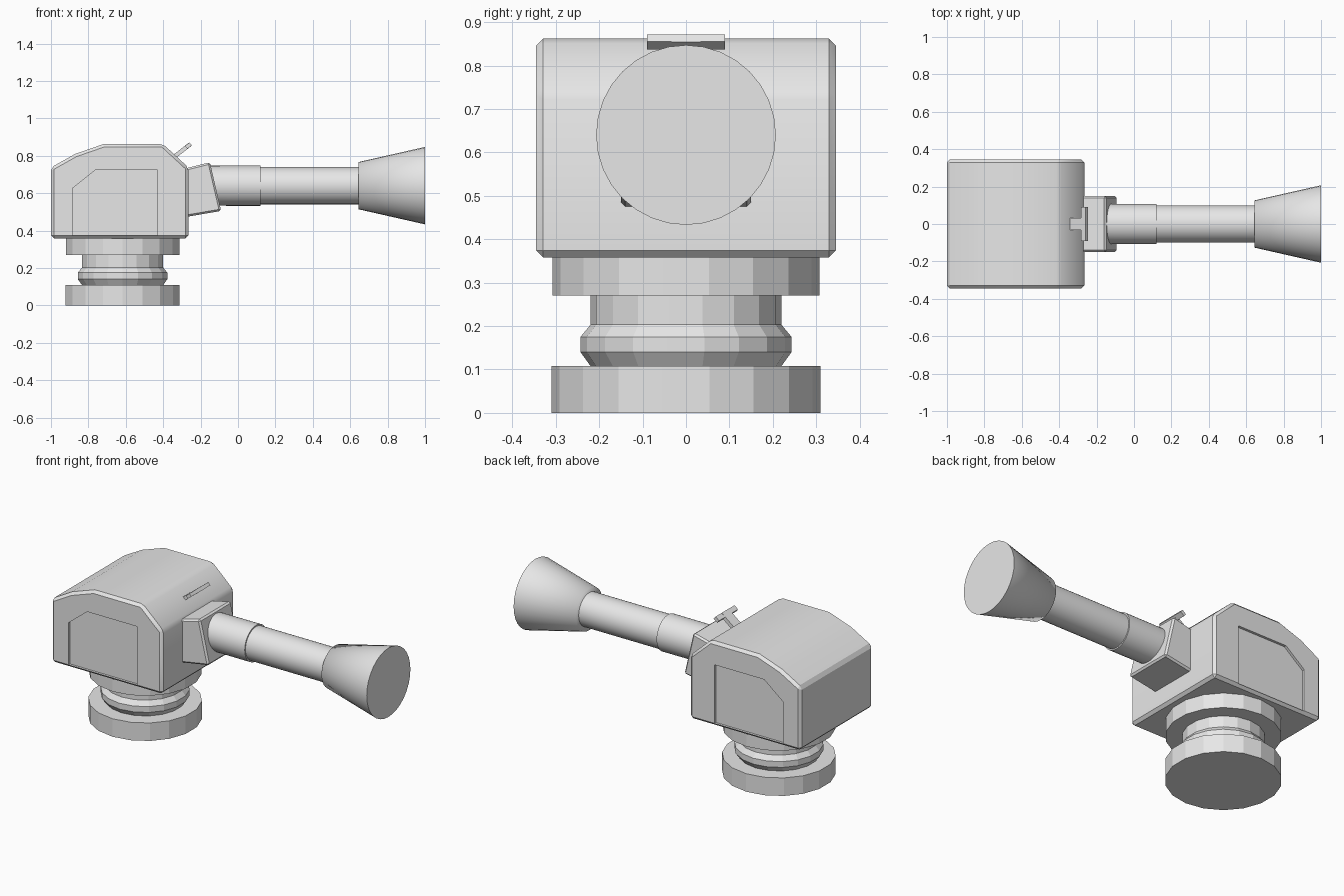
import bpy, bmesh, math
from mathutils import Matrix, Vector

if "Cube" in bpy.data.objects:
    bpy.data.objects.remove(bpy.data.objects["Cube"])

grey = bpy.data.materials.new("light grey")
grey.diffuse_color = (0.8, 0.8, 0.8, 1)
grey.use_nodes = True
grey.node_tree.nodes["Principled BSDF"].inputs["Base Color"].default_value = grey.diffuse_color


def finish(name, bm, smooth=None, bevel=0.0):
    """Turn a bmesh into a named object with material, bevel and shading."""
    bmesh.ops.recalc_face_normals(bm, faces=bm.faces)
    me = bpy.data.meshes.new(name)
    bm.to_mesh(me)
    bm.free()
    ob = bpy.data.objects.new(name, me)
    bpy.context.collection.objects.link(ob)
    me.materials.append(grey)
    bpy.ops.object.select_all(action='DESELECT')
    ob.select_set(True)
    bpy.context.view_layer.objects.active = ob
    if bevel:
        m = ob.modifiers.new("bevel", 'BEVEL')
        m.width, m.segments = bevel, 1
        m.limit_method, m.angle_limit = 'ANGLE', math.radians(30)
        bpy.ops.object.modifier_apply(modifier=m.name)
    if smooth is not None:
        bpy.ops.object.shade_smooth_by_angle(angle=math.radians(smooth))
    return ob


def prism(name, outline, y0, y1, **kw):
    """Extrude an x-z outline from y0 to y1."""
    bm = bmesh.new()
    f = bm.faces.new([bm.verts.new((x, y0, z)) for x, z in outline])
    r = bmesh.ops.extrude_face_region(bm, geom=[f])
    vs = [v for v in r['geom'] if isinstance(v, bmesh.types.BMVert)]
    bmesh.ops.translate(bm, verts=vs, vec=(0, y1 - y0, 0))
    return finish(name, bm, **kw)


def lathe(name, profile, matrix, sides, fan=False, **kw):
    """Revolve (radius, height) points round local z, with closed ends."""
    bm = bmesh.new()
    rings = []
    for r, h in profile:
        rings.append([bm.verts.new((r * math.cos(a), r * math.sin(a), h))
                      for a in (2 * math.pi * i / sides for i in range(sides))])
    for lo, hi in zip(rings, rings[1:]):
        for i in range(sides):
            j = (i + 1) % sides
            bm.faces.new((lo[i], lo[j], hi[j], hi[i]))
    caps = [bm.faces.new(rings[0]), bm.faces.new(rings[-1])]
    if fan:
        bmesh.ops.poke(bm, faces=caps)
    bm.transform(matrix)
    return finish(name, bm, **kw)


# turret housing with chamfered edges
body = prism("housing", [(-1, 0.358), (-0.265, 0.358), (-0.265, 0.737), (-0.40, 0.862),
                         (-0.72, 0.862), (-0.87, 0.81), (-1, 0.737)],
             -0.345, 0.345, bevel=0.016)

# shallow recessed panel on each side
panel = [(-0.885, 0.373), (-0.43, 0.373), (-0.43, 0.725), (-0.76, 0.725), (-0.885, 0.625)]
for s in (-1, 1):
    cutter = prism("panel_cutter", panel, s * 0.33, s * 0.4)
    cutter.hide_render = True
    m = body.modifiers.new("recess", 'BOOLEAN')
    m.operation, m.solver, m.object = 'DIFFERENCE', 'EXACT', cutter
    bpy.ops.object.select_all(action='DESELECT')
    body.select_set(True)
    bpy.context.view_layer.objects.active = body
    bpy.ops.object.modifier_apply(modifier=m.name)
    bpy.data.objects.remove(cutter)
bpy.ops.object.shade_smooth_by_angle(angle=math.radians(25))

# pedestal: foot, neck with ring, and turntable
stand = Matrix.Translation((-0.617, 0, 0)) @ Matrix.Rotation(math.pi / 2, 4, 'Z')
lathe("foot", [(0.31, 0), (0.31, 0.108)], stand, 18)
lathe("neck", [(0.215, 0.10), (0.22, 0.108), (0.243, 0.14), (0.243, 0.175), (0.22, 0.203),
               (0.22, 0.28)], stand, 18)
lathe("turntable", [(0.308, 0.27), (0.308, 0.365)], stand, 18)

# slanted barrel mount
prism("barrel_mount", [(-0.30, 0.469), (-0.09, 0.505), (-0.15, 0.765), (-0.30, 0.728)],
      -0.15, 0.15, bevel=0.01)

# barrel, pointing along +x
along_x = Matrix.Translation((0, 0, 0.64)) @ Matrix.Rotation(math.pi / 2, 4, 'Y')
lathe("barrel_sleeve", [(0.107, -0.2), (0.108, 0.12)], along_x, 32, smooth=30)
lathe("barrel", [(0.10, 0.1), (0.10, 0.66)], along_x, 32, smooth=30)
lathe("muzzle_cone", [(0.126, 0.643), (0.207, 1.0)], along_x, 32, fan=True, smooth=80)

# T-shaped sight on the sloping front of the roof
tilt = math.radians(-38)
for name, back, size in (("sight_stem", 0.048, (0.126, 0.066, 0.022)),
                         ("sight_bar", 0.0, (0.03, 0.18, 0.02))):
    bm = bmesh.new()
    bmesh.ops.create_cube(bm, size=1)
    bm.transform(Matrix.Translation((-0.265, 0, 0.854)) @ Matrix.Rotation(tilt, 4, 'Y')
                 @ Matrix.Translation((-back, 0, 0)) @ Matrix.Diagonal(Vector((*size, 1))))
    finish(name, bm)
